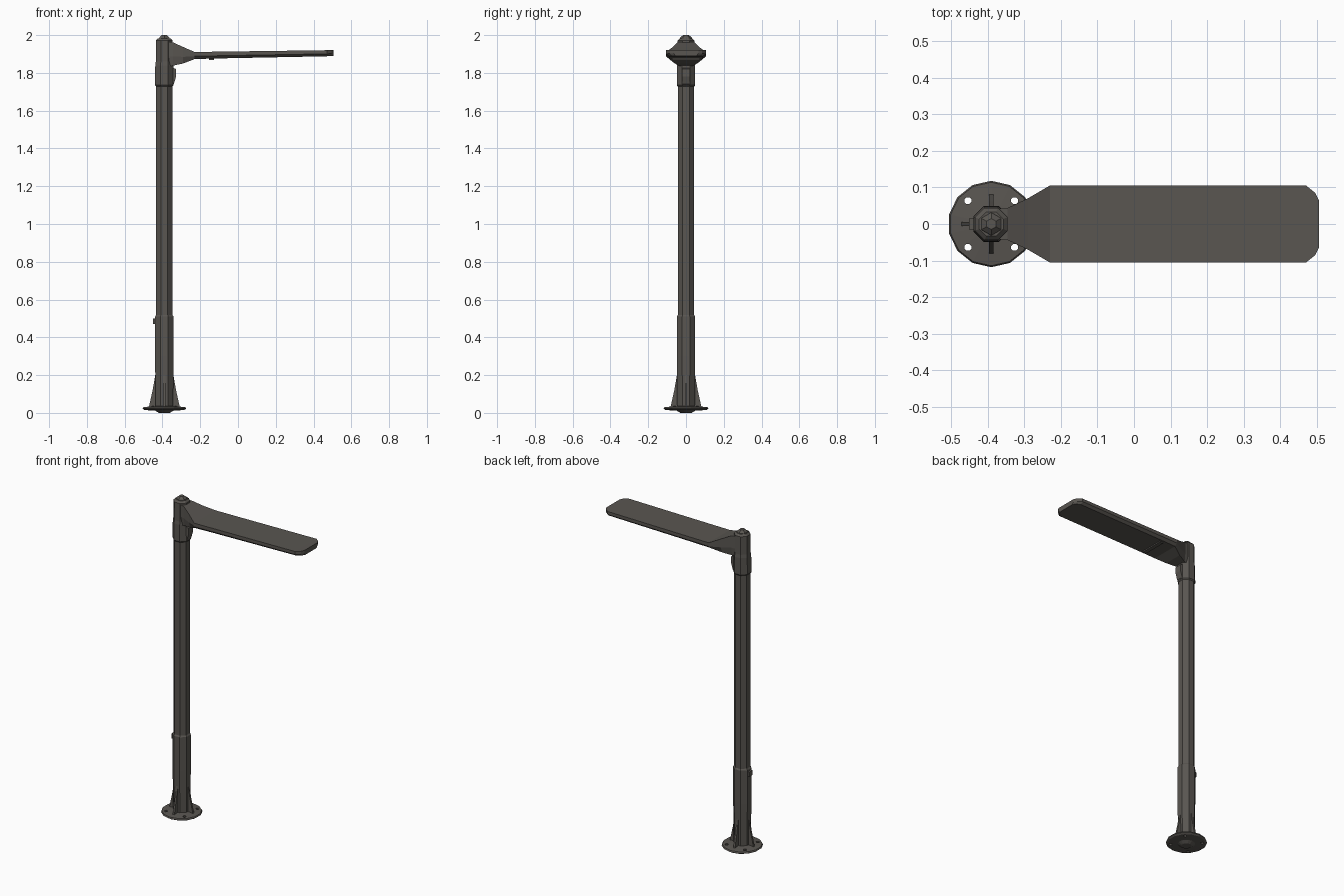
import bpy, bmesh, math
from mathutils import Vector

cube = bpy.data.objects.get("Cube")
if cube:
    bpy.data.objects.remove(cube, do_unlink=True)

POLE_X = -0.39

metal = bpy.data.materials.new("dark_grey_metal")
metal.use_nodes = True
COLOUR = (0.1, 0.092, 0.082, 1)
metal.diffuse_color = COLOUR
bsdf = next(n for n in metal.node_tree.nodes if n.type == "BSDF_PRINCIPLED")
bsdf.inputs["Base Color"].default_value = COLOUR
bsdf.inputs["Roughness"].default_value = 0.7


def finish(name, bm):
    bmesh.ops.recalc_face_normals(bm, faces=bm.faces)
    mesh = bpy.data.meshes.new(name)
    bm.to_mesh(mesh)
    bm.free()
    mesh.materials.append(metal)
    obj = bpy.data.objects.new(name, mesh)
    bpy.context.scene.collection.objects.link(obj)
    return obj


def loft(name, rings):
    """Skin equal-length closed rings of points and cap both ends."""
    bm = bmesh.new()
    rows = [[bm.verts.new(p) for p in ring] for ring in rings]
    for a, b in zip(rows, rows[1:]):
        for i in range(len(a)):
            j = (i + 1) % len(a)
            bm.faces.new((a[i], a[j], b[j], b[i]))
    bm.faces.new(rows[0])
    bm.faces.new(rows[-1])
    return finish(name, bm)


def turned(name, profile, sides=8, x=POLE_X, y=0):
    """Faceted upright solid from (radius, height) pairs."""
    angles = [math.tau * (i + 0.5) / sides for i in range(sides)]
    return loft(name, [[(x + r * math.cos(a), y + r * math.sin(a), z)
                        for a in angles] for r, z in profile])


def box(name, centre, size):
    bm = bmesh.new()
    bmesh.ops.create_cube(bm, size=1)
    for v in bm.verts:
        v.co = Vector(centre) + v.co * Vector(size)
    return finish(name, bm)


# Base plate with four bolt holes
base = turned("base_plate", [(0.03, 0), (0.05, 0.012), (0.108, 0.015),
                             (0.118, 0.022), (0.114, 0.03), (0.05, 0.037)], 14)
for i in range(4):
    a = math.tau * (i + 0.5) / 4
    hole = turned("bolt_hole_cutter", [(0.01, -0.1), (0.01, 0.1)], 8,
                  POLE_X + 0.09 * math.cos(a), 0.09 * math.sin(a))
    hole.hide_render = True
    hole.hide_set(True)
    cut = base.modifiers.new("bolt_hole", "BOOLEAN")
    cut.operation = "DIFFERENCE"
    cut.object = hole

# Gusset fins around the foot
for i in range(4):
    a = math.tau * i / 4
    out, side = Vector((math.cos(a), math.sin(a), 0)), Vector((-math.sin(a), math.cos(a), 0))
    outline = [(0.03, 0.03), (0.082, 0.03), (0.062, 0.12), (0.048, 0.2), (0.03, 0.2)]
    loft("foot_gusset", [[Vector((POLE_X, 0, z)) + out * r + side * s for r, z in outline]
                         for s in (-0.006, 0.006)])

# Pole sections
turned("lower_pole", [(0.05, 0.03), (0.053, 0.3), (0.053, 0.51), (0.047, 0.518)])
turned("upper_pole", [(0.047, 0.5), (0.047, 1.75)])
turned("head_collar", [(0.047, 1.728), (0.053, 1.735), (0.052, 1.84),
                       (0.049, 1.86), (0.048, 1.972), (0.036, 1.983)])
turned("top_cap", [(0.034, 1.975), (0.03, 1.988), (0.015, 2.0)], 6)
box("door_latch", (-0.444, 0, 0.485), (0.014, 0.03, 0.03))

# Clamp block under the arm
loft("clamp_block", [[(x, y, z) for x, z in
                      [(-0.36, 1.735), (-0.34, 1.74), (-0.328, 1.78),
                       (-0.328, 1.82), (-0.36, 1.835)]] for y in (-0.022, 0.022)])

# Flared neck and flat lamp head: x, half width, bottom, top
stations = [(-0.38, 0.04, 1.835, 1.965), (-0.345, 0.044, 1.838, 1.962),
            (-0.29, 0.07, 1.85, 1.937), (-0.23, 0.105, 1.873, 1.911),
            (-0.13, 0.105, 1.876, 1.912), (0.47, 0.105, 1.888, 1.92),
            (0.495, 0.085, 1.89, 1.921), (0.505, 0.065, 1.89, 1.921)]
rings = []
for x, w, low, high in stations:
    mid = low + (high - low) * 0.4
    half = [(w * 0.85, low), (w, mid), (w, high)]
    rings.append([(x, y, z) for y, z in half] + [(x, -y, z) for y, z in reversed(half)])
loft("lamp_head", rings)

# Cross bar on the underside, where the neck meets the lamp
box("underside_bar", (-0.14, 0, 1.876), (0.025, 0.15, 0.014))
